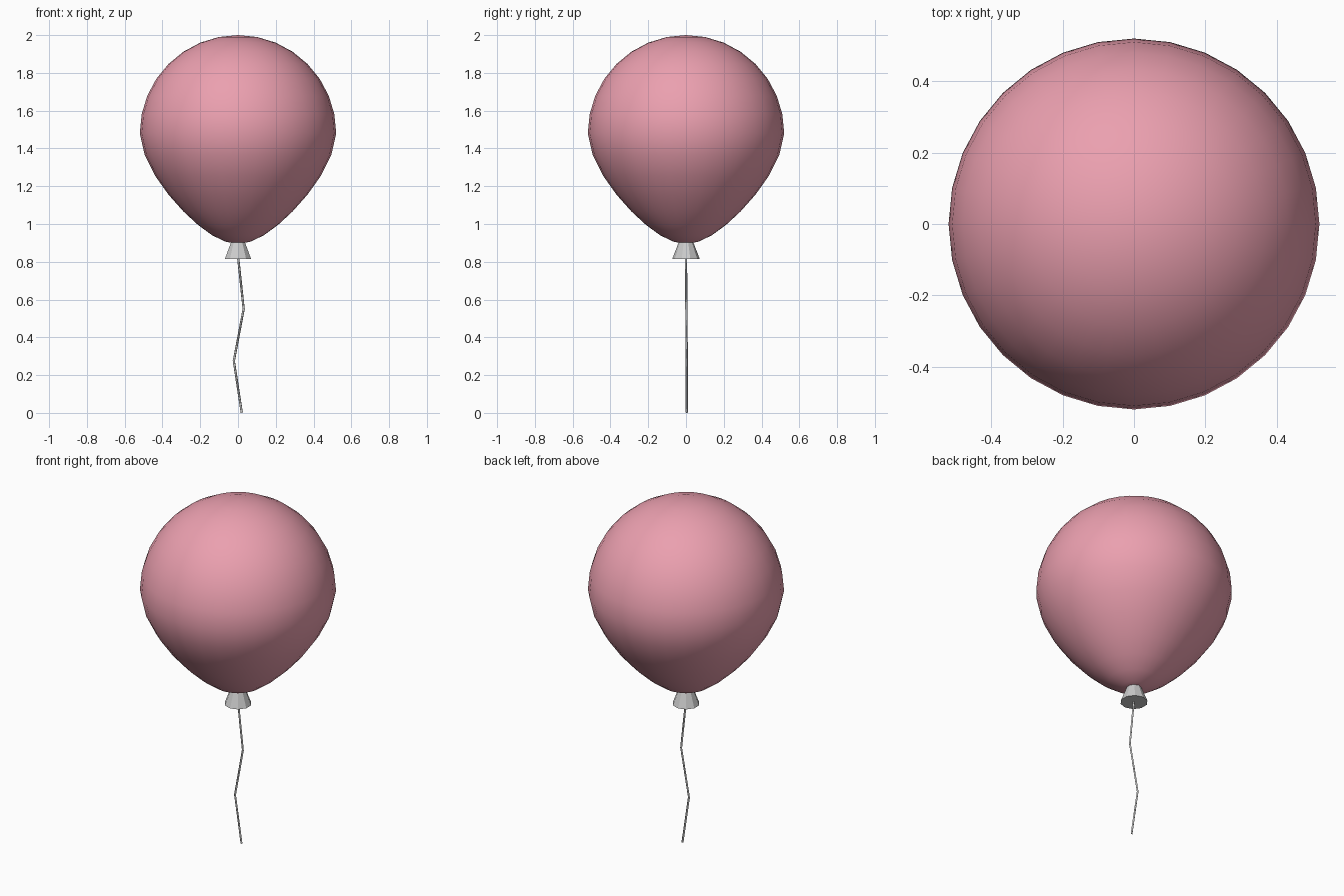
import bpy
from math import sin, cos, pi

if "Cube" in bpy.data.objects:
    bpy.data.objects.remove(bpy.data.objects["Cube"])

MID, RADIUS, TOP_H, LOW_H = 1.48, 0.52, 0.52, 0.585

# Balloon skin: sphere stretched and tapered towards the knot
bpy.ops.mesh.primitive_uv_sphere_add(segments=32, ring_count=16, radius=1)
balloon = bpy.context.object
balloon.name = "balloon"
for v in balloon.data.vertices:
    h = v.co.z
    depth = max(0.0, -h)
    taper = RADIUS * (1 - 0.36 * depth ** 1.5)
    v.co.x *= taper
    v.co.y *= taper
    v.co.z = MID + h * (TOP_H if h > 0 else LOW_H)
bpy.ops.object.shade_smooth()
pink = bpy.data.materials.new("pink_rubber")
pink.diffuse_color = (0.83, 0.35, 0.43, 1)
pink.use_nodes = True
pink.node_tree.nodes["Principled BSDF"].inputs["Base Color"].default_value = pink.diffuse_color
balloon.data.materials.append(pink)

# Flared knot under the balloon
bpy.ops.mesh.primitive_cone_add(vertices=10, radius1=0.073, radius2=0.034,
                                depth=0.1, location=(0, 0, 0.865))
knot = bpy.context.object
knot.name = "knot"

# Kinked string
path = [(0, 0, 0.83), (0.03, 0.002, 0.55), (-0.022, 0.004, 0.275), (0.02, 0.004, 0.001)]
curve = bpy.data.curves.new("string", "CURVE")
curve.dimensions = "3D"
curve.bevel_depth = 0.006
curve.bevel_resolution = 0
curve.use_fill_caps = True
spline = curve.splines.new("POLY")
spline.points.add(len(path) - 1)
for point, co in zip(spline.points, path):
    point.co = (*co, 1)
string = bpy.data.objects.new("string", curve)
bpy.context.collection.objects.link(string)
